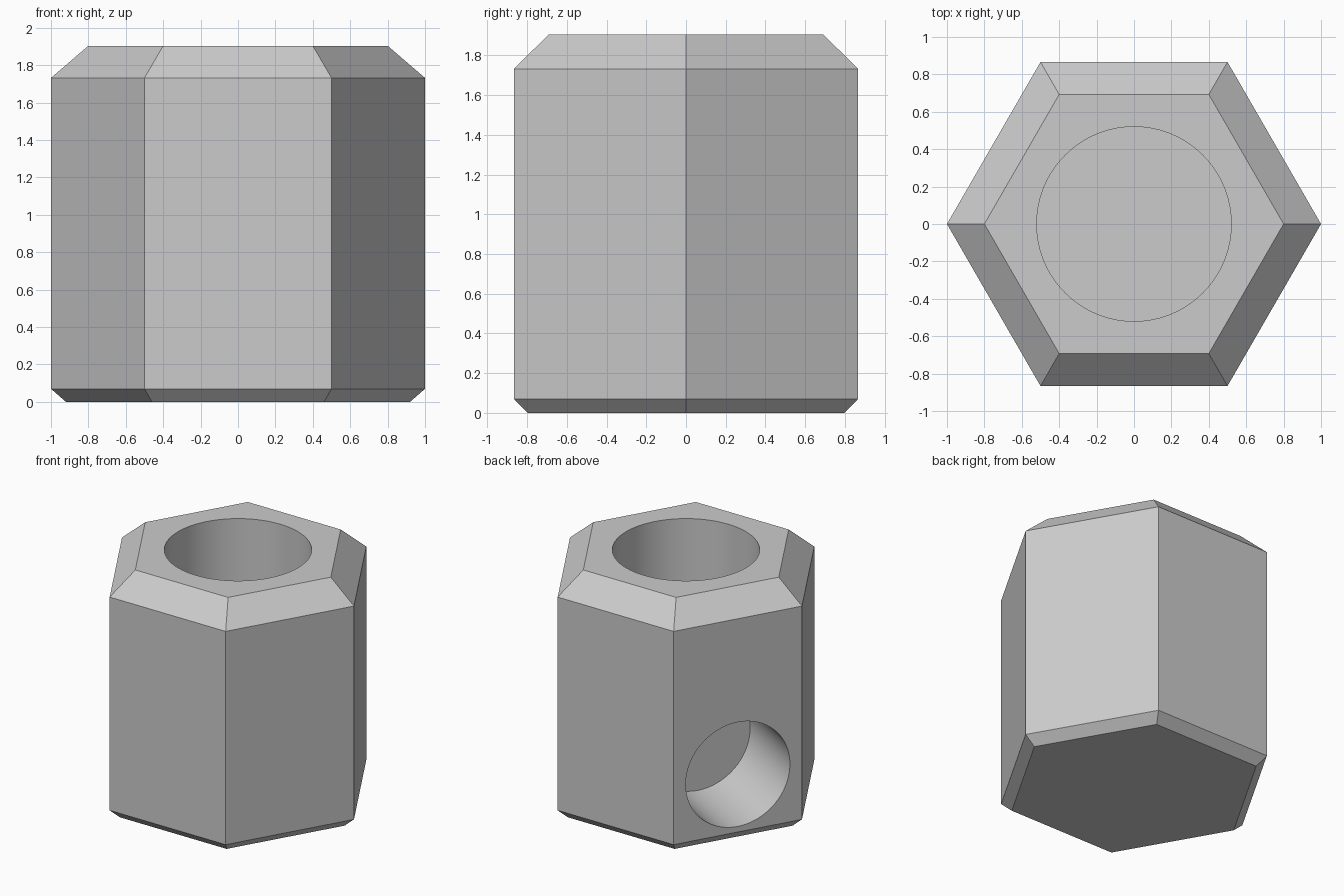
import bpy, bmesh, math
from mathutils import Vector

cube = bpy.data.objects.get("Cube")
if cube:
    bpy.data.objects.remove(cube, do_unlink=True)

grey = bpy.data.materials.new("light_grey")
grey.use_nodes = True
colour = (0.6, 0.6, 0.6, 1)
grey.diffuse_color = colour
grey.node_tree.nodes["Principled BSDF"].inputs["Base Color"].default_value = colour


def prism(name, rings, sides):
    """Capped solid lofted through (radius, height) rings about z."""
    bm = bmesh.new()
    loops = []
    for r, z in rings:
        loops.append([bm.verts.new((r * math.cos(a), r * math.sin(a), z))
                      for a in (math.tau * i / sides for i in range(sides))])
    for low, high in zip(loops, loops[1:]):
        for i in range(sides):
            j = (i + 1) % sides
            bm.faces.new((low[i], low[j], high[j], high[i]))
    bm.faces.new(loops[0][::-1])
    bm.faces.new(loops[-1])
    mesh = bpy.data.meshes.new(name)
    bm.to_mesh(mesh)
    bm.free()
    mesh.materials.append(grey)
    obj = bpy.data.objects.new(name, mesh)
    bpy.context.collection.objects.link(obj)
    return obj


def drill(body, radius, start, direction, depth):
    """Cut a flat-bottomed round hole from a point on the surface inward."""
    cutter = prism("drill_cutter", [(radius, -0.3), (radius, depth)], 96)
    cutter.hide_render = True
    cutter.location = start
    cutter.rotation_mode = 'QUATERNION'
    cutter.rotation_quaternion = Vector(direction).to_track_quat('Z', 'Y')
    mod = body.modifiers.new("hole", 'BOOLEAN')
    mod.operation = 'DIFFERENCE'
    mod.solver = 'EXACT'
    mod.object = cutter
    bpy.context.view_layer.objects.active = body
    bpy.ops.object.modifier_apply(modifier=mod.name)
    bpy.data.objects.remove(cutter, do_unlink=True)


# Hexagonal block with chamfered top and bottom
HEIGHT = 1.904
block = prism("hexagonal_block",
              [(0.92, 0), (1, 0.07), (1, 1.732), (0.8, HEIGHT)], 6)

# Blind socket in the top
drill(block, 0.52, (0, 0, HEIGHT), (0, 0, -1), 0.665)

# Blind socket in the back face on the -x side
out = Vector((math.cos(math.radians(150)), math.sin(math.radians(150)), 0))
drill(block, 0.406, out * math.cos(math.pi / 6) + Vector((0, 0, 0.52)), -out, 0.665)

# Smooth the socket walls, keep the block edges crisp
bpy.ops.object.select_all(action='DESELECT')
block.select_set(True)
bpy.context.view_layer.objects.active = block
bpy.ops.object.shade_smooth_by_angle(angle=math.radians(20))
